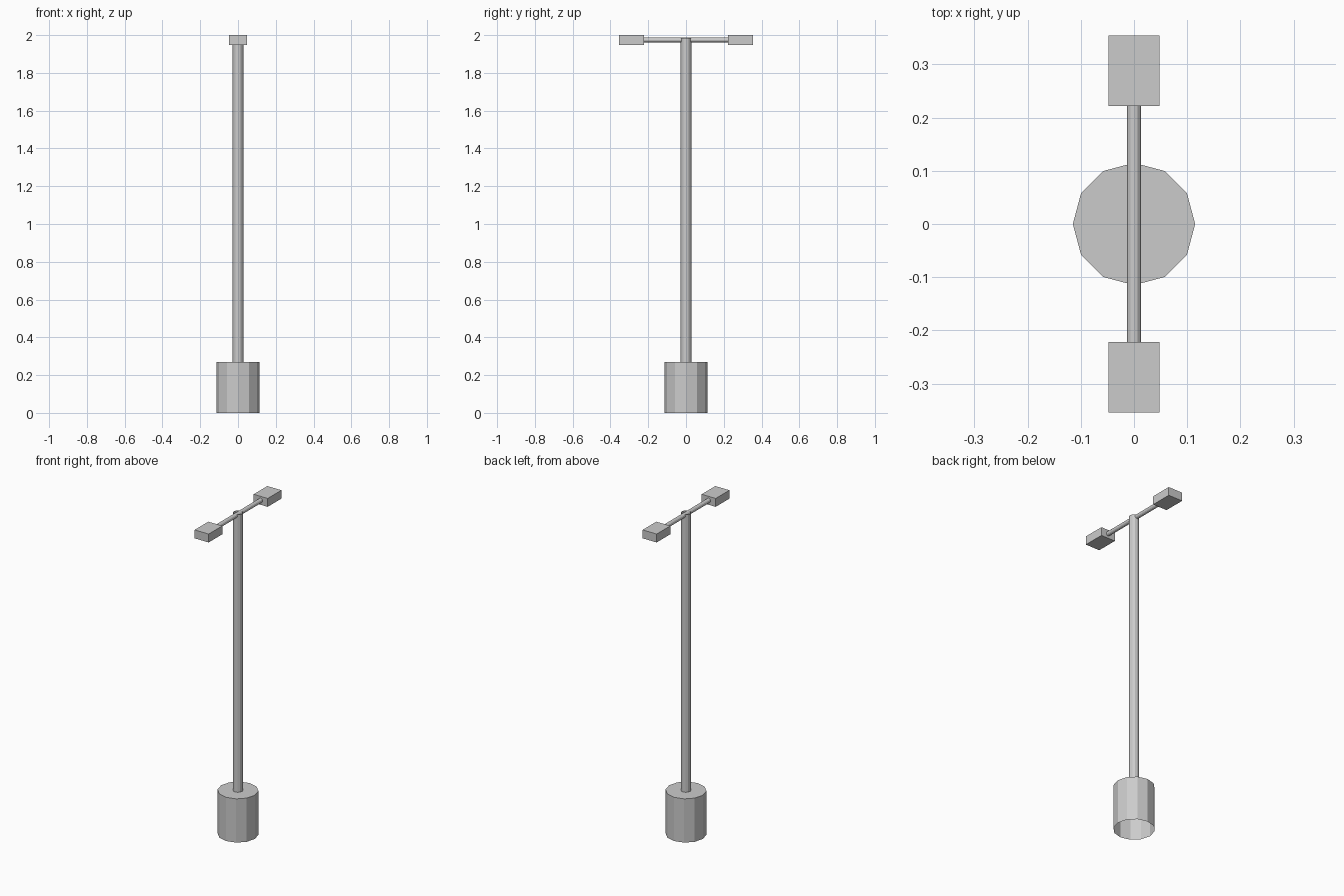
import bpy
from math import pi

if "Cube" in bpy.data.objects:
    bpy.data.objects.remove(bpy.data.objects["Cube"])


def tube(name, radius, length, centre, rot=(0, 0, 0)):
    """Open-ended 12-sided tube."""
    bpy.ops.mesh.primitive_cylinder_add(vertices=12, radius=radius, depth=length,
                                        end_fill_type='NOTHING',
                                        location=centre, rotation=rot)
    ob = bpy.context.object
    ob.name = name
    return ob


def z_span(name, radius, z0, z1):
    return tube(name, radius, z1 - z0, (0, 0, (z0 + z1) / 2))


# Base drum, open underneath
z_span("base_drum", 0.115, 0, 0.27)

# Flat lid closing the drum
bpy.ops.mesh.primitive_circle_add(vertices=12, radius=0.115, fill_type='NGON',
                                  location=(0, 0, 0.27))
bpy.context.object.name = "base_lid"

# Upright pole, open at the top
z_span("pole", 0.028, 0.27, 1.985)

# Thin cross arm
tube("cross_arm", 0.0135, 0.444, (0, 0, 1.975), (pi / 2, 0, 0))

# Box heads at both ends of the arm
for side, label in ((-1, "front"), (1, "back")):
    bpy.ops.mesh.primitive_cube_add(size=1, location=(0, side * 0.288, 1.974))
    head = bpy.context.object
    head.name = label + "_lamp_head"
    head.scale = (0.096, 0.133, 0.052)
